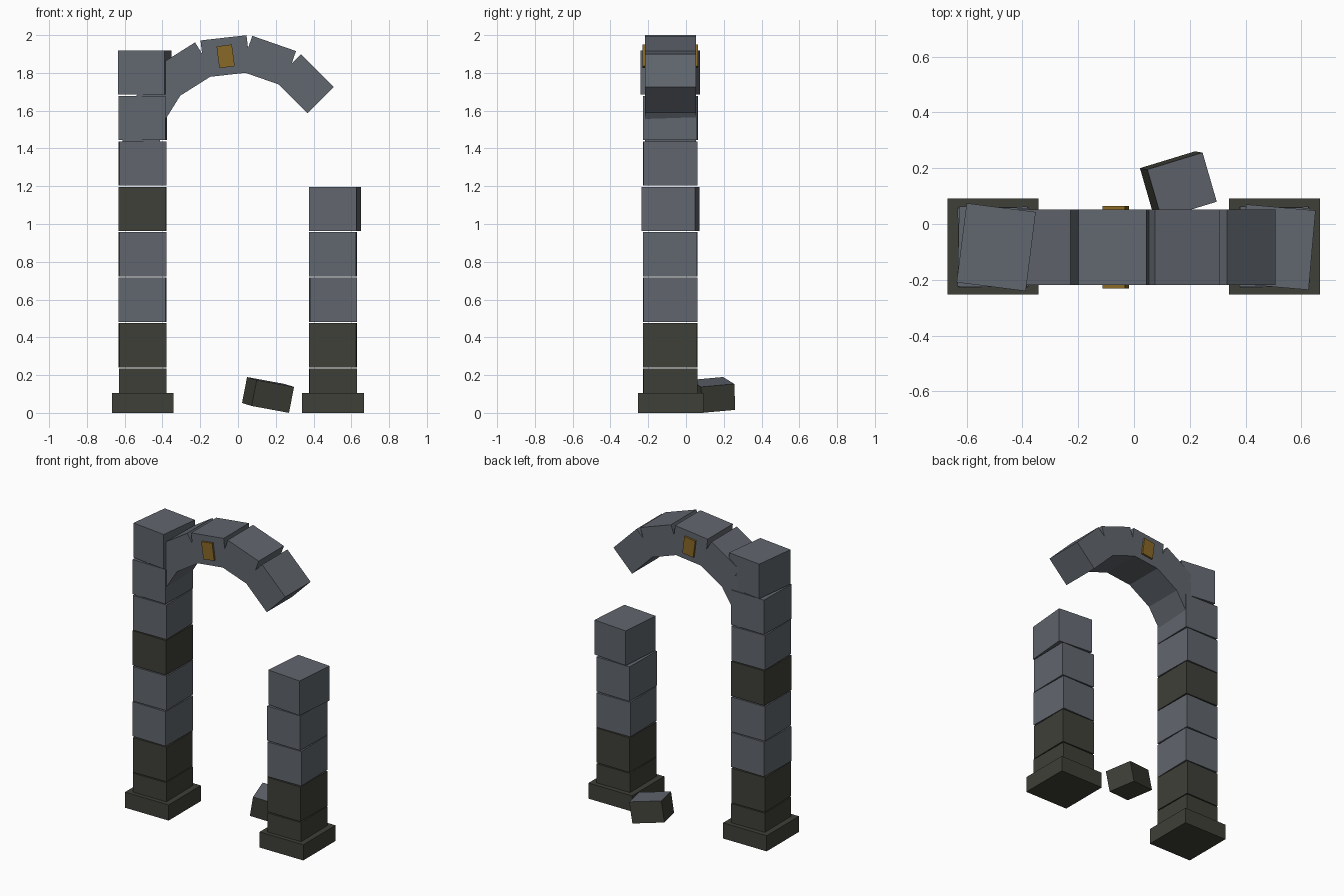
import bpy
from math import radians, sin, cos

if "Cube" in bpy.data.objects:
    bpy.data.objects.remove(bpy.data.objects["Cube"])


def material(name, rgb):
    m = bpy.data.materials.new(name)
    m.diffuse_color = (*rgb, 1)
    m.use_nodes = True
    m.node_tree.nodes["Principled BSDF"].inputs["Base Color"].default_value = m.diffuse_color
    return m


STONE = material("slate_stone", (0.120, 0.134, 0.156))
DARK = material("mossy_dark_stone", (0.050, 0.050, 0.040))
GOLD = material("old_gold", (0.250, 0.140, 0.020))


def box(name, loc, size, mat, rot=(0, 0, 0)):
    bpy.ops.mesh.primitive_cube_add(size=1, location=loc, rotation=[radians(a) for a in rot])
    o = bpy.context.object
    o.name = name
    for v in o.data.vertices:
        v.co = [c * s for c, s in zip(v.co, size)]
    o.data.materials.append(mat)
    return o


MID_Y = -0.083
PITCH = 0.2405


# Pillars: a plinth and a stack of slightly twisted blocks
def pillar(side, x, yaws, dark_rows):
    box(side + "_plinth", (x, -0.081, 0.053), (0.326, 0.345, 0.106), DARK)
    for i, yaw in enumerate(yaws):
        top_shift = 0.011 if i == len(yaws) - 1 else 0
        box(f"{side}_block_{i}", (x + top_shift, MID_Y, PITCH * i + 0.118),
            (0.25, 0.286, 0.234), DARK if i in dark_rows else STONE, (0, 0, yaw))


pillar("left", -0.505, [0.5, 1, -1, 0.7, -0.6, 1, -1.2, -7.2], {0, 1, 4})
pillar("right", 0.503, [0.6, -0.8, 1, -1, -5], {0, 1})

# Broken arch: boxes set around a circle, ending in mid-air
CX, CZ, R, STEP = -0.008, 1.383, 0.508, 25.7
for i in range(6):
    a = -83.6 + STEP * i
    t = radians(a)
    centre = (CX + R * sin(t), MID_Y, CZ + R * cos(t))
    box(f"arch_stone_{i}", centre, (0.245, 0.27, 0.197), STONE, (0, a, 0))
    # Gold inlay showing on both faces of the topmost stone
    if i == 3:
        box("gold_inlay", centre, (0.082, 0.295, 0.116), GOLD, (0, a - 1, 0))

# Fallen block behind the right pillar, with a clean upper face
fallen = box("fallen_block", (0.159, 0.140, 0.095), (0.21, 0.184, 0.14), DARK, (5, 10, 17))
fallen.data.materials.append(STONE)
for p in fallen.data.polygons:
    if p.normal.z > 0.9:
        p.material_index = 1
